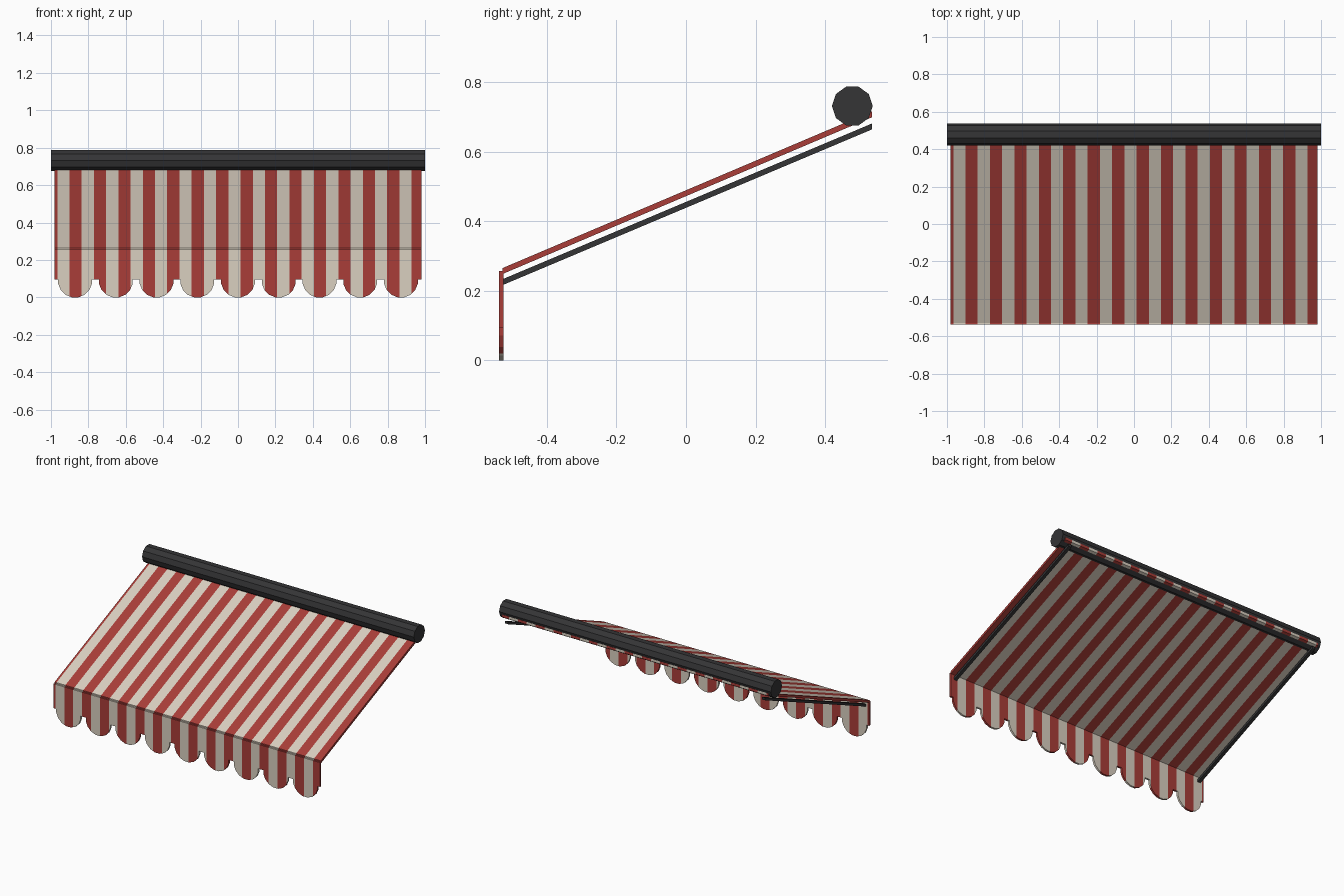
import bpy, bmesh, math
from mathutils import Vector

if "Cube" in bpy.data.objects:
    bpy.data.objects.remove(bpy.data.objects["Cube"])

HALF_W = 0.98            # half width of the fabric
PERIOD = 2 * HALF_W / 15  # one red plus one cream stripe
FIRST_RED = -0.901


def material(name, rgb):
    m = bpy.data.materials.new(name)
    m.diffuse_color = (*rgb, 1)
    m.use_nodes = True
    m.node_tree.nodes["Principled BSDF"].inputs["Base Color"].default_value = m.diffuse_color
    return m


CREAM = material("cream_fabric", (0.70, 0.63, 0.53))
RED = material("red_fabric", (0.40, 0.047, 0.04))
DARK = material("dark_metal", (0.035, 0.035, 0.037))


def extruded(name, points, direction, mats, striped=False):
    """Extrude a flat outline along a vector; optionally cut it into stripes."""
    bm = bmesh.new()
    face = bm.faces.new([bm.verts.new(p) for p in points])
    ext = bmesh.ops.extrude_face_region(bm, geom=[face], use_keep_orig=True)
    moved = [g for g in ext["geom"] if isinstance(g, bmesh.types.BMVert)]
    bmesh.ops.translate(bm, verts=moved, vec=Vector(direction))
    if striped:
        bmesh.ops.triangulate(bm, faces=[f for f in bm.faces if len(f.verts) > 4])
        for k in range(-1, 31):
            x = FIRST_RED + (k - 1) * PERIOD / 2
            if -HALF_W < x < HALF_W:
                bmesh.ops.bisect_plane(bm, geom=bm.verts[:] + bm.edges[:] + bm.faces[:],
                                       dist=1e-5, plane_co=(x, 0, 0), plane_no=(1, 0, 0))
        for f in bm.faces:
            x = f.calc_center_bounds().x
            f.material_index = int((x - FIRST_RED) % PERIOD < PERIOD / 2)
    bmesh.ops.recalc_face_normals(bm, faces=bm.faces)
    mesh = bpy.data.meshes.new(name)
    bm.to_mesh(mesh)
    bm.free()
    for m in mats:
        mesh.materials.append(m)
    ob = bpy.data.objects.new(name, mesh)
    bpy.context.collection.objects.link(ob)
    return ob


def slope_profile(x, y0, z0, y1, z1, t):
    """Sloping bar seen from the side; z values are its underside."""
    return [(x, y0, z0), (x, y1, z1), (x, y1, z1 + t), (x, y0, z0 + t)]


# sloping canopy
extruded("canopy", slope_profile(-HALF_W, -0.528, 0.248, 0.535, 0.699, 0.017),
         (2 * HALF_W, 0, 0), [CREAM, RED], True)

# hanging valance with nine rounded scallops
R, FLAT = 0.09, 0.095
outline = [(-HALF_W, 0.257), (-HALF_W, FLAT)]
for i in range(9):
    cx = -HALF_W + (i + 0.5) * 2 * HALF_W / 9
    outline.append((cx - R, FLAT))
    for k in range(8):
        a = math.pi + math.radians(11.25 + 22.5 * k)
        r = R / math.cos(math.radians(11.25))
        outline.append((cx + r * math.cos(a), R + r * math.sin(a)))
    outline.append((cx + R, FLAT))
outline += [(HALF_W, FLAT), (HALF_W, 0.257)]
extruded("valance", [(x, -0.538, z) for x, z in outline], (0, 0.013, 0), [CREAM, RED], True)

# support arms under the canopy
for side, name in ((-1, "left_arm"), (1, "right_arm")):
    extruded(name, slope_profile(side * 0.945 - 0.011, -0.528, 0.216, 0.535, 0.664, 0.017),
             (0.022, 0, 0), [DARK])

# ten-sided roller housing
ring = [(-1, 0.478 + 0.0585 * math.cos(math.radians(36 * k)),
         0.731 + 0.0585 * math.sin(math.radians(36 * k))) for k in range(10)]
extruded("roller", ring, (2, 0, 0), [DARK])
